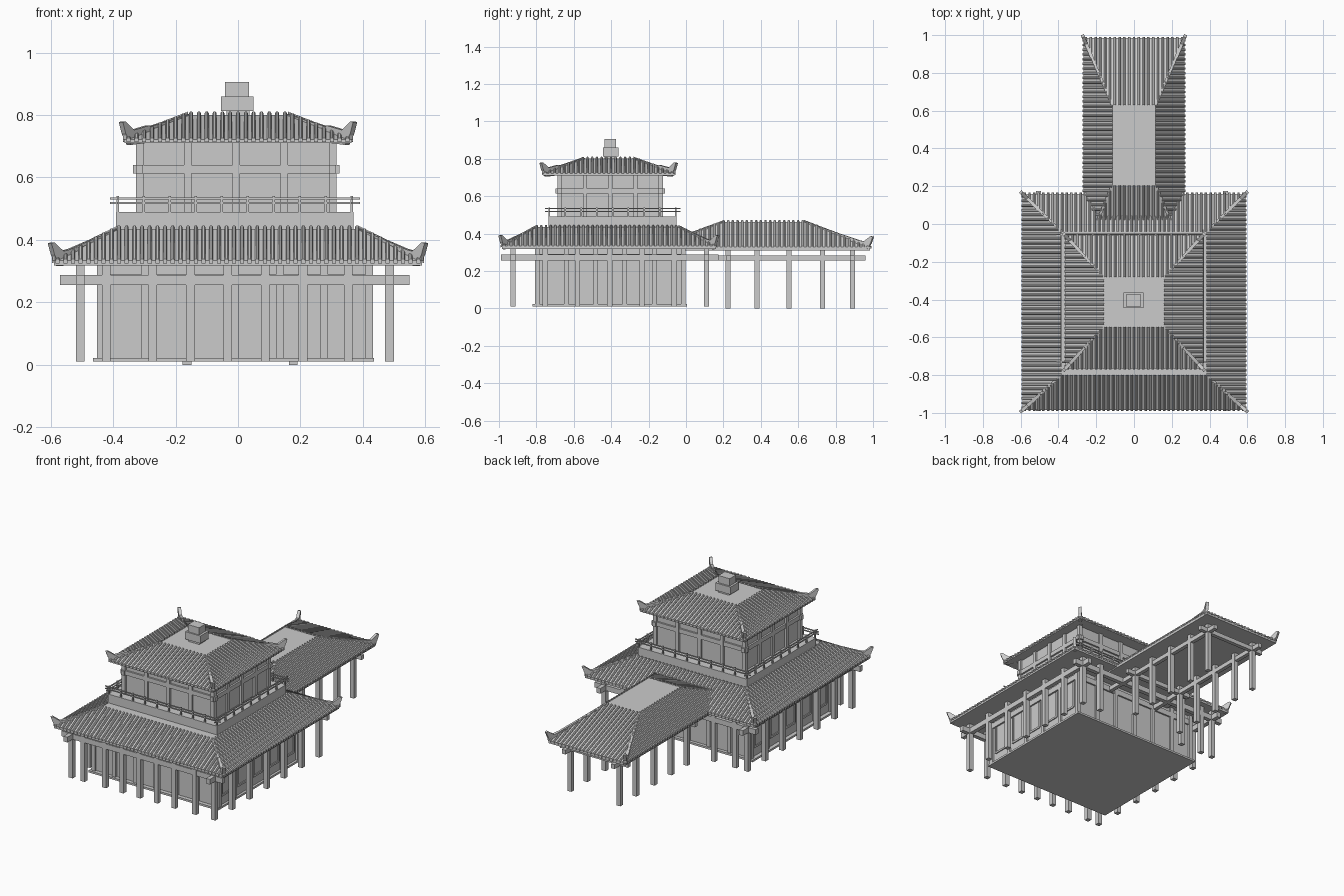
import bpy, bmesh, math
from mathutils import Vector

if "Cube" in bpy.data.objects:
    bpy.data.objects.remove(bpy.data.objects["Cube"])

OX = -0.01                      # the timber frame sits slightly left of the roof axis


def add_box(bm, x0, x1, y0, y1, z0, z1):
    v = [bm.verts.new((x, y, z)) for z in (z0, z1)
         for x, y in ((x0, y0), (x1, y0), (x1, y1), (x0, y1))]
    for f in ((3, 2, 1, 0), (4, 5, 6, 7), (0, 1, 5, 4), (1, 2, 6, 5), (2, 3, 7, 6), (3, 0, 4, 7)):
        bm.faces.new([v[i] for i in f])


def add_loft(bm, a, b):
    """Closed prism between two matching point rings."""
    va, vb = [bm.verts.new(p) for p in a], [bm.verts.new(p) for p in b]
    n = len(a)
    for i in range(n):
        bm.faces.new((va[i], va[(i + 1) % n], vb[(i + 1) % n], vb[i]))
    bm.faces.new(va[::-1])
    bm.faces.new(vb)


def finish(name, bm):
    bmesh.ops.recalc_face_normals(bm, faces=bm.faces)
    me = bpy.data.meshes.new(name)
    bm.to_mesh(me)
    bm.free()
    ob = bpy.data.objects.new(name, me)
    bpy.context.collection.objects.link(ob)
    return ob


def boxes(name, items):
    bm = bmesh.new()
    for b in items:
        add_box(bm, *b)
    return finish(name, bm)


def spread(a, b, n):
    return [a + (b - a) * i / (n - 1) for i in range(n)]


def post(x, y, z0, z1, r):
    return (x - r, x + r, y - r, y + r, z0, z1)


def ring_beams(x0, x1, y0, y1, over, z0, z1, r):
    """Four beams crossing at the corners with protruding ends."""
    return ([(x0 - over, x1 + over, y - r, y + r, z0, z1) for y in (y0, y1)] +
            [(x - r, x + r, y0 - over, y1 + over, z0, z1) for x in (x0, x1)])


def roof(name, eave, top, z0, ze, zt, step=0.0245):
    ex0, ex1, ey0, ey1 = eave
    tx0, tx1, ty0, ty1 = top

    def rect(r, z):
        x0, x1, y0, y1 = r
        return [Vector(p) for p in ((x0, y0, z), (x1, y0, z), (x1, y1, z), (x0, y1, z))]
    low, mid, high = rect(eave, z0), rect(eave, ze), rect(top, zt)
    # hipped body with flat soffit and flat crown
    bm = bmesh.new()
    rings = [[bm.verts.new(p) for p in r] for r in (low, mid, high)]
    for a, b in zip(rings, rings[1:]):
        for i in range(4):
            bm.faces.new((a[i], a[(i + 1) % 4], b[(i + 1) % 4], b[i]))
    bm.faces.new(rings[0][::-1])
    bm.faces.new(rings[2])
    finish(name, bm)
    # rows of round tiles, cut off where they meet the hips
    bm = bmesh.new()
    section = ((-0.0065, -0.003), (-0.0065, 0.006), (-0.003, 0.011),
               (0.003, 0.011), (0.0065, 0.006), (0.0065, -0.003))
    for i in range(4):
        A, B, C, D = mid[i], mid[(i + 1) % 4], high[(i + 1) % 4], high[i]
        L = (B - A).length
        u = (B - A).normalized()
        inA, inB = (D - A).dot(u), (B - C).dot(u)
        run = (D - A) - u * inA
        out = Vector((-run.x, -run.y, 0)).normalized()
        n = int(L / step)
        for k in range(n):
            s = L * (k + 0.5) / n
            t = min(1, s / inA, (L - s) / inB)
            p = A + u * s
            e = p + out * 0.006 - Vector((0, 0, 0.006))
            q = p + run * t
            add_loft(bm, [e + u * a + Vector((0, 0, b)) for a, b in section],
                     [q + u * a + Vector((0, 0, b)) for a, b in section])
    finish(name + "_tiles", bm)
    # hip ridges and upturned corner horns
    bm = bmesh.new()
    horn = ((-0.11, -0.01), (-0.02, -0.018), (0.005, 0.02), (0.018, 0.055),
            (0.005, 0.058), (-0.035, 0.03), (-0.11, 0.045))
    for a, b in zip(mid, high):
        d = Vector((a.x - b.x, a.y - b.y, 0)).normalized()
        s = Vector((-d.y, d.x, 0)) * 0.007
        up = Vector((0, 0, 0.016))
        add_loft(bm, [a - s, a + s, a + s + up, a - s + up],
                 [b - s, b + s, b + s + up * 0.2, b - s + up * 0.2])
        s = s * 1.3
        pts = [a + d * h + Vector((0, 0, v)) for h, v in horn]
        add_loft(bm, [p - s for p in pts], [p + s for p in pts])
    finish(name + "_corner_horns", bm)


def wall_frame(x0, x1, y0, y1, nx, ny, z0, z1, r):
    """Engaged posts around a rectangular storey."""
    out = [post(x, y, z0, z1, r) for x in spread(x0, x1, nx) for y in (y0, y1)]
    return out + [post(x, y, z0, z1, r) for y in spread(y0, y1, ny)[1:-1] for x in (x0, x1)]


# lower hall
boxes("floor_slab", [(OX - 0.455, OX + 0.445, -0.82, 0.005, 0.01, 0.022)])
boxes("hall_walls", [(OX - 0.43, OX + 0.43, -0.795, -0.015, 0.02, 0.33)])
boxes("hall_wall_posts", wall_frame(OX - 0.43, OX + 0.43, -0.795, -0.015, 7, 6, 0.02, 0.33, 0.012))
boxes("hall_wall_rails", ring_beams(OX - 0.43, OX + 0.43, -0.795, -0.015, 0.008, 0.255, 0.29, 0.01))
panels = []
for y in spread(-0.717, -0.093, 5):          # door frames on the two side walls
    for x in (OX - 0.43, OX + 0.43):
        for dy in (-0.045, 0.045):
            panels.append((x - 0.006, x + 0.006, y + dy - 0.006, y + dy + 0.006, 0.08, 0.25))
        panels.append((x - 0.006, x + 0.006, y - 0.045, y + 0.045, 0.075, 0.087))
boxes("side_door_frames", panels)

# gallery columns and beams around the hall
GX, GY = (OX - 0.495, OX + 0.495), (-0.925, 0.11)
fx = [-0.505, -0.422, -0.273, -0.152, -0.033, 0.087, 0.208, 0.353, 0.485]
cols = [post(x, GY[0], 0.01, 0.33, 0.014) for x in fx]
cols += [post(x, GY[1], 0.01, 0.33, 0.014) for x in fx if abs(x) > 0.25]
cols += [post(x, y, 0.01, 0.33, 0.014) for y in spread(*GY, 7)[1:-1] for x in GX]
boxes("gallery_columns", cols)
boxes("gallery_beams", ring_beams(*GX, *GY, 0.065, 0.255, 0.288, 0.013))
roof("lower_roof", (-0.59, 0.59, -0.985, 0.16), (-0.385, 0.385, -0.80, -0.04), 0.318, 0.334, 0.435)

# terrace and railing
boxes("terrace", [(OX - 0.38, OX + 0.38, -0.735, -0.05, 0.42, 0.49)])
RX, RY = (OX - 0.375, OX + 0.375), (-0.73, -0.055)
rail = wall_frame(*RX, *RY, 10, 9, 0.488, 0.54, 0.004)
for z in (0.515, 0.53):
    rail += ring_beams(*RX, *RY, 0.025, z, z + 0.006, 0.003)
boxes("terrace_railing", rail)

# upper storey
UX, UY = (OX - 0.305, OX + 0.313), (-0.675, -0.135)
boxes("upper_walls", [(*UX, *UY, 0.48, 0.72)])
boxes("upper_wall_posts", wall_frame(*UX, *UY, 5, 5, 0.485, 0.72, 0.012))
boxes("upper_wall_beams", ring_beams(*UX, *UY, 0.022, 0.613, 0.64, 0.011))
roof("upper_roof", (-0.363, 0.363, -0.765, -0.062), (-0.16, 0.16, -0.545, -0.28), 0.71, 0.722, 0.80)
boxes("roof_finial", [(-0.037, 0.037, -0.437, -0.373, 0.79, 0.815),
                      (-0.055, 0.05, -0.445, -0.362, 0.813, 0.86),
                      (-0.042, 0.036, -0.437, -0.373, 0.86, 0.905)])

# rear wing: open pavilion
WX, WY = (-0.163, 0.177), (0.225, 0.89)
boxes("wing_columns", [post(x, y, 0.0, 0.32, 0.014)
                       for y in (0.225, 0.38, 0.55, 0.73, 0.89) for x in WX])
boxes("wing_beams", [(x - 0.012, x + 0.012, 0.0, 0.96, 0.255, 0.282) for x in WX] +
      [(WX[0] - 0.065, WX[1] + 0.065, y - 0.012, y + 0.012, 0.255, 0.282) for y in WY])
roof("wing_roof", (-0.267, 0.267, -0.16, 0.985), (-0.115, 0.115, 0.205, 0.63), 0.31, 0.328, 0.462)
